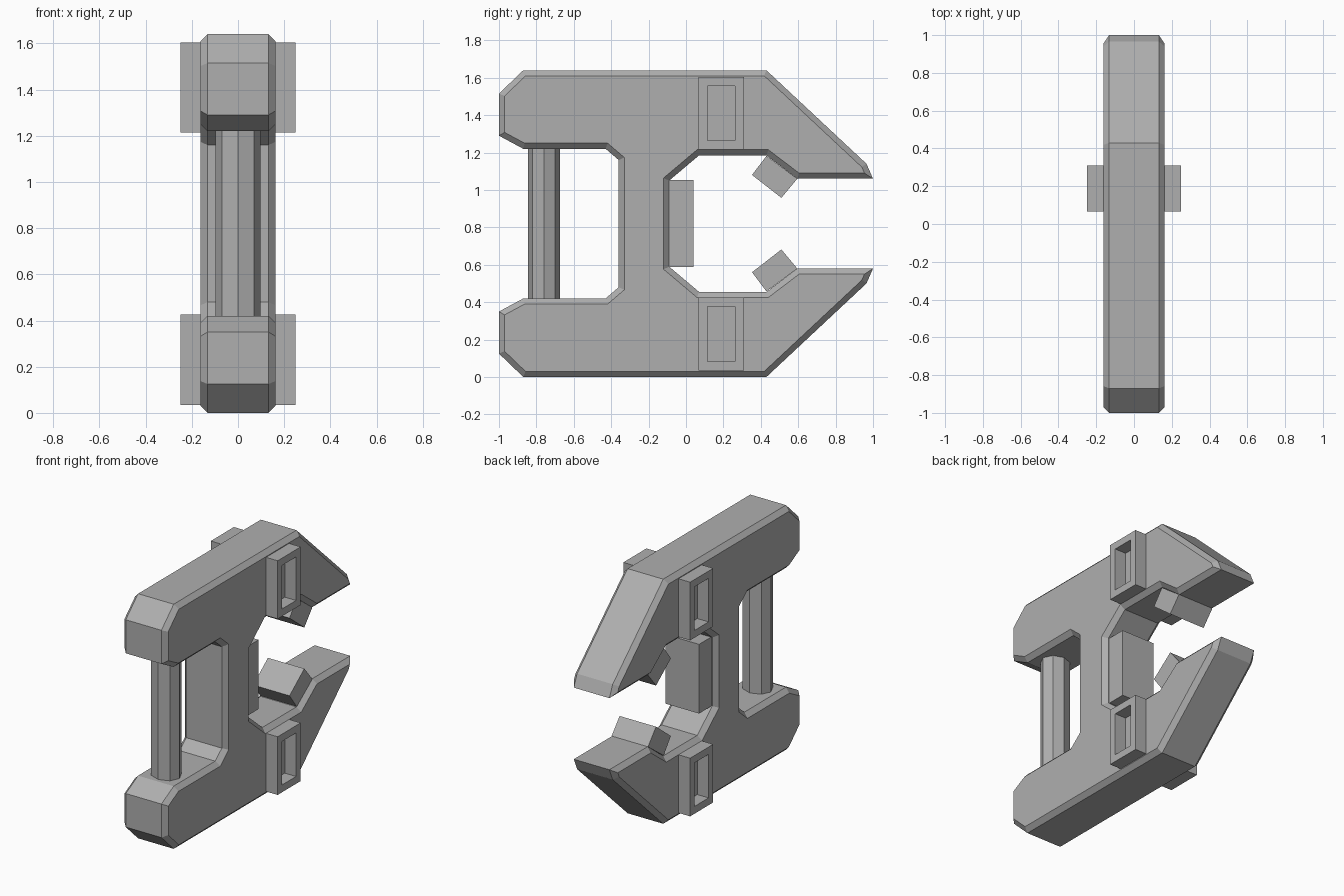
import bpy, bmesh, math

if "Cube" in bpy.data.objects:
    bpy.data.objects.remove(bpy.data.objects["Cube"])

MID = 0.82  # height of the mirror plane between upper and lower halves
grey = bpy.data.materials.new("mid_grey")
grey.diffuse_color = (0.43, 0.43, 0.43, 1)
grey.use_nodes = True
grey.node_tree.nodes["Principled BSDF"].inputs["Base Color"].default_value = grey.diffuse_color


def finish(name, bm):
    bmesh.ops.recalc_face_normals(bm, faces=bm.faces)
    me = bpy.data.meshes.new(name)
    bm.to_mesh(me)
    bm.free()
    me.materials.append(grey)
    ob = bpy.data.objects.new(name, me)
    bpy.context.collection.objects.link(ob)
    return ob


def prism(name, pts, half, chamfer=0.0):
    """Extrude a (y, z) profile symmetrically along x, optionally chamfering the rims."""
    bm = bmesh.new()
    cap = bm.faces.new([bm.verts.new((-half, y, z)) for y, z in pts])
    ext = bmesh.ops.extrude_face_region(bm, geom=[cap], use_keep_orig=True)
    verts = [g for g in ext["geom"] if isinstance(g, bmesh.types.BMVert)]
    bmesh.ops.translate(bm, verts=verts, vec=(2 * half, 0, 0))
    bmesh.ops.recalc_face_normals(bm, faces=bm.faces)
    if chamfer:
        rims = [e for e in bm.edges
                if abs(e.verts[0].co.x - e.verts[1].co.x) < 1e-5]
        bmesh.ops.bevel(bm, geom=rims, offset=chamfer, offset_type='OFFSET',
                        segments=1, profile=0.5, affect='EDGES')
    return finish(name, bm)


def flip(pts):
    return [(y, 2 * MID - z) for y, z in reversed(pts)]


# Main clamp body: lower half profile, mirrored for the upper half
outer = [(-0.36, 0.48), (-0.43, 0.42), (-0.87, 0.42), (-1.0, 0.35),
         (-1.0, 0.125), (-0.87, 0.0), (0.43, 0.0), (0.965, 0.50),
         (1.0, 0.58), (0.595, 0.58), (0.43, 0.455), (0.07, 0.455),
         (-0.09, 0.59)]
prism("clamp_body", outer + flip(outer), 0.162, 0.03)

# Rear grip bar
bm = bmesh.new()
bmesh.ops.create_cone(bm, cap_ends=True, segments=8, radius1=1, radius2=1, depth=0.9)
# align vertices with the axes
if max(v.co.x for v in bm.verts) < 0.99:
    for v in bm.verts:
        a = math.atan2(v.co.y, v.co.x) + math.pi / 8
        v.co.x, v.co.y = math.cos(a), math.sin(a)
for v in bm.verts:
    v.co.x *= 0.098
    v.co.y = v.co.y * 0.085 - 0.76
    v.co.z += MID
finish("grip_bar", bm)

# Throat pad
prism("throat_pad", [(-0.12, 0.588), (0.04, 0.588), (0.04, 1.052), (-0.12, 1.052)], 0.125)

# Angled jaw pads
pad = [(0.353, 0.56), (0.43, 0.458), (0.595, 0.58), (0.51, 0.682)]
prism("lower_jaw_pad", pad, 0.135)
prism("upper_jaw_pad", flip(pad), 0.135)

# Recessed side sockets, mirrored to both sides
for name, z0 in (("lower_side_socket", 0.035), ("upper_side_socket", 1.215)):
    bm = bmesh.new()
    bmesh.ops.create_cube(bm, size=1)
    for v in bm.verts:
        v.co = (0.203 + v.co.x * 0.09, 0.188 + v.co.y * 0.245, z0 + 0.195 + v.co.z * 0.39)
    bm.normal_update()
    face = max(bm.faces, key=lambda f: f.calc_center_median().x)
    bmesh.ops.inset_region(bm, faces=[face], thickness=0.049, use_even_offset=True)
    inner = bmesh.ops.extrude_discrete_faces(bm, faces=[face])["faces"][0]
    for v in inner.verts:
        v.co.x = 0.164
    ob = finish(name, bm)
    ob.modifiers.new("both_sides", 'MIRROR').use_axis = (True, False, False)
